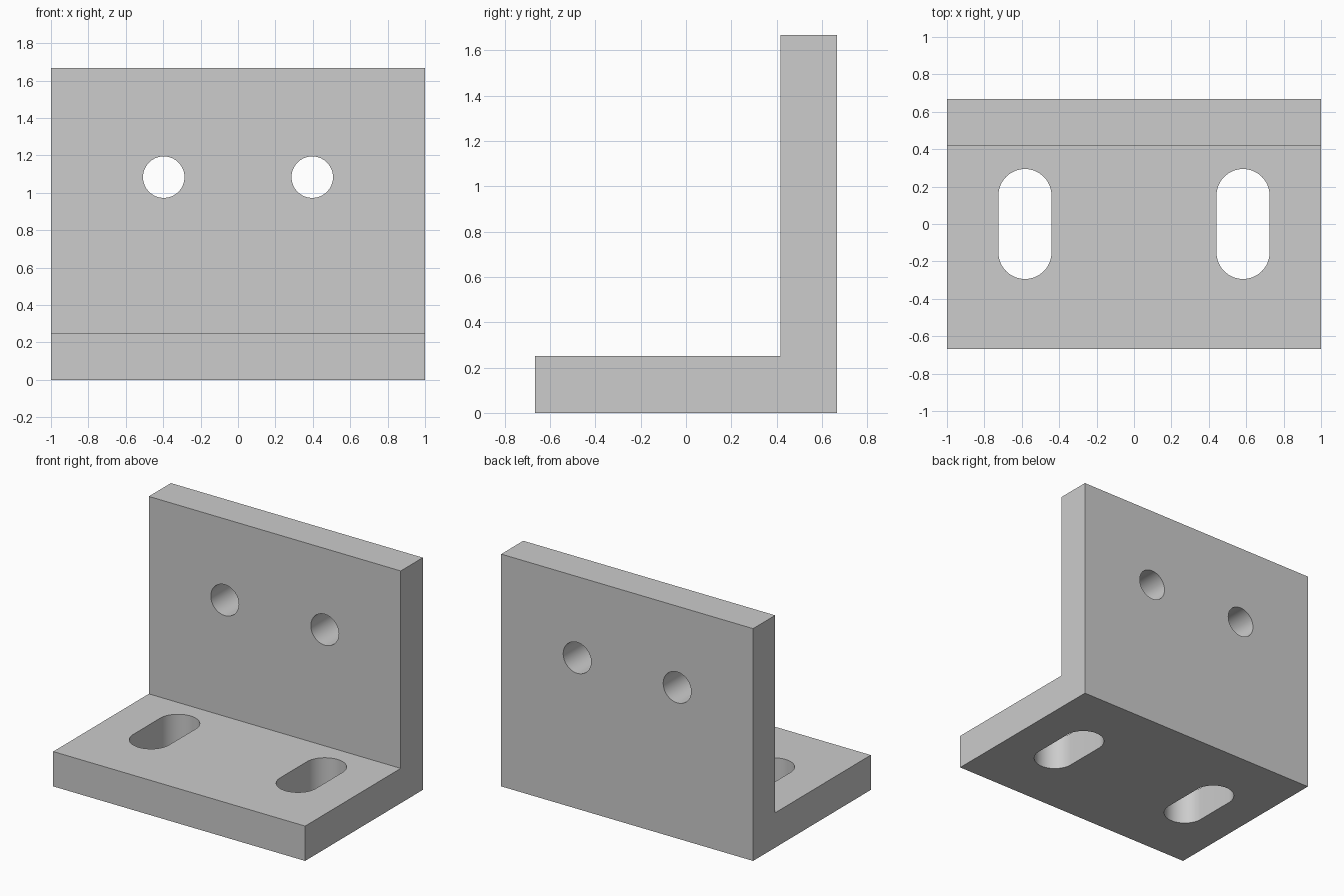
import bpy, bmesh
from math import pi, cos, sin, radians
from mathutils import Matrix, Vector

cube = bpy.data.objects.get("Cube")
if cube:
    bpy.data.objects.remove(cube, do_unlink=True)

HALF_W, HALF_D, HEIGHT, THICK = 1.0, 0.667, 1.667, 0.25

grey = bpy.data.materials.new("light grey metal")
grey.use_nodes = True
grey.diffuse_color = (0.604, 0.604, 0.604, 1)
grey.node_tree.nodes["Principled BSDF"].inputs["Base Color"].default_value = grey.diffuse_color


def prism(name, outline, sweep):
    """Closed solid made by sweeping a flat outline along a vector."""
    bm = bmesh.new()
    face = bm.faces.new([bm.verts.new(p) for p in outline])
    moved = bmesh.ops.extrude_face_region(bm, geom=[face], use_keep_orig=True)["geom"]
    bmesh.ops.translate(bm, vec=sweep, verts=[v for v in moved if isinstance(v, bmesh.types.BMVert)])
    bmesh.ops.recalc_face_normals(bm, faces=bm.faces)
    mesh = bpy.data.meshes.new(name)
    bm.to_mesh(mesh)
    bm.free()
    mesh.materials.append(grey)
    obj = bpy.data.objects.new(name, mesh)
    bpy.context.collection.objects.link(obj)
    return obj


def rounded_outline(radius, straight=0.0, steps=32):
    """Circle, or a slot when its two halves are pulled apart along y."""
    points = []
    for side in (0, 1):
        shift = straight if side == 0 else -straight
        for i in range(steps + 1 if straight else steps):
            a = pi * (side + i / steps)
            points.append(Vector((radius * cos(a), radius * sin(a) + shift, 0)))
    return points


# L-shaped body
inner = HALF_D - THICK
profile = [(-HALF_D, 0), (HALF_D, 0), (HALF_D, HEIGHT),
           (inner, HEIGHT), (inner, THICK), (-HALF_D, THICK)]
bracket = prism("angle_bracket", [(-HALF_W, y, z) for y, z in profile], (2 * HALF_W, 0, 0))

# Cutters: slots through the base, round holes through the upright
cutters = []
upright = Matrix.Rotation(pi / 2, 3, 'X')
for side in (-1, 1):
    slot = [p + Vector((side * 0.583, 0, -0.1)) for p in rounded_outline(0.142, 0.152)]
    cutters.append(prism("slot_cutter", slot, (0, 0, THICK + 0.2)))
    hole = [upright @ p + Vector((side * 0.397, inner - 0.1, 1.084)) for p in rounded_outline(0.111)]
    cutters.append(prism("hole_cutter", hole, (0, THICK + 0.2, 0)))

bpy.ops.object.select_all(action='DESELECT')
bpy.context.view_layer.objects.active = bracket
bracket.select_set(True)
for cutter in cutters:
    cut = bracket.modifiers.new("cut", 'BOOLEAN')
    cut.operation, cut.solver, cut.object = 'DIFFERENCE', 'EXACT', cutter
    bpy.ops.object.modifier_apply(modifier=cut.name)
    bpy.data.objects.remove(cutter, do_unlink=True)

bpy.ops.object.shade_smooth_by_angle(angle=radians(30))
